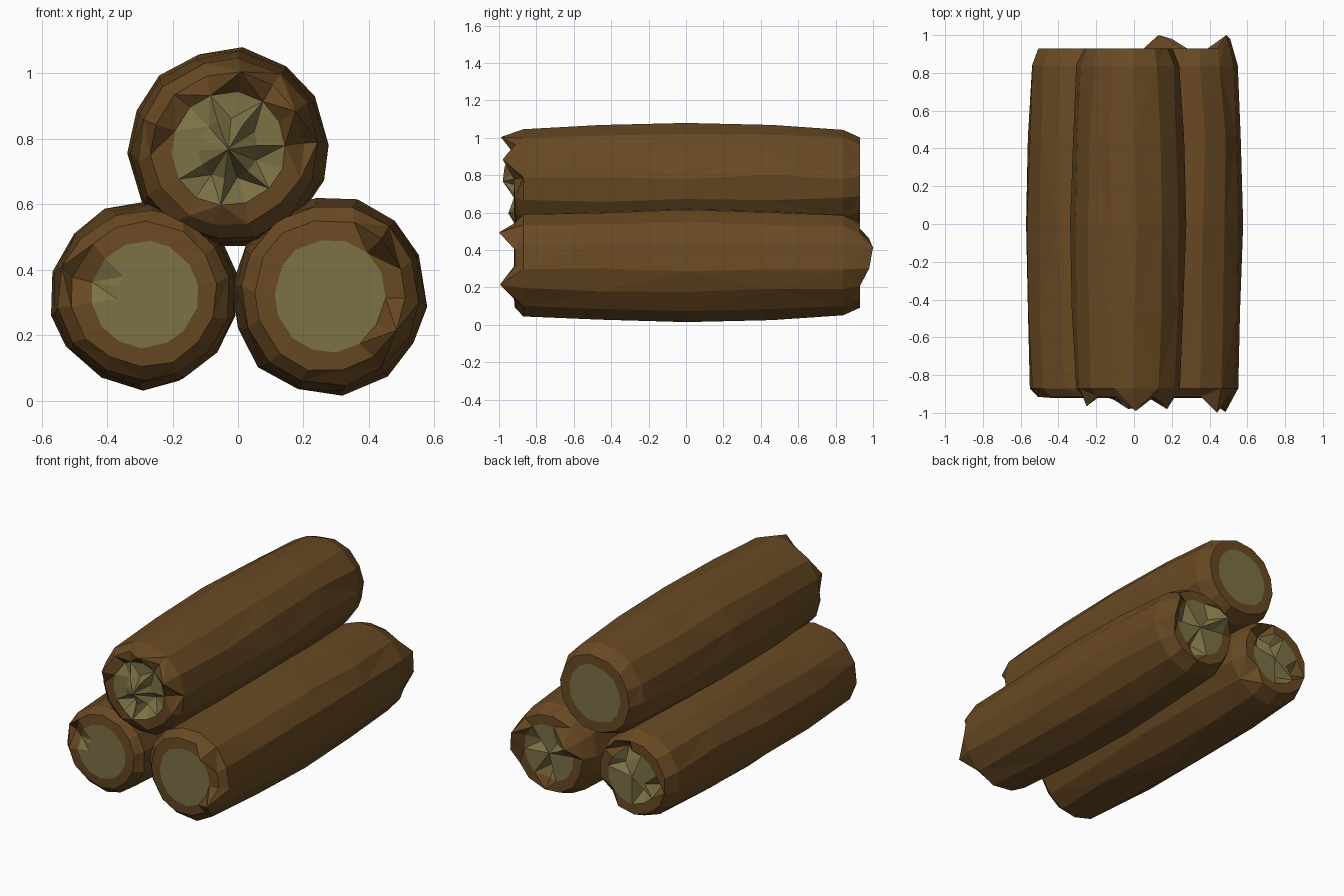
import bpy, bmesh, random
from math import cos, sin, radians, pi

if "Cube" in bpy.data.objects:
    bpy.data.objects.remove(bpy.data.objects["Cube"])

random.seed(4)
SIDES = 14


def material(name, rgb):
    m = bpy.data.materials.new(name)
    m.diffuse_color = (*rgb, 1)
    m.use_nodes = True
    m.node_tree.nodes["Principled BSDF"].inputs["Base Color"].default_value = m.diffuse_color
    return m


bark = material("bark", (0.14, 0.067, 0.017))
wood = material("cut_wood", (0.20, 0.165, 0.06))

# Lengthwise profile: (y, fraction of the log radius)
PROFILE = [(-0.92, 0.30), (-0.92, 0.57), (-0.915, 0.77), (-0.87, 0.91),
           (-0.46, 0.965), (0.0, 1.0), (0.46, 0.965), (0.84, 0.90),
           (0.93, 0.77), (0.93, 0.57), (0.93, 0.30)]
RING = {("front", "inner"): 0, ("front", "edge"): 1, ("front", "rim"): 2,
        ("back", "rim"): 8, ("back", "edge"): 9, ("back", "inner"): 10}


def make_log(name, cx, cz, radius, turn, chips):
    """chips: (end, ring, angle in degrees, outward push) for broken ends"""
    bm = bmesh.new()
    rings = []
    wobble = [random.uniform(0.975, 1.015) for _ in range(SIDES)]
    for i, (y, f) in enumerate(PROFILE):
        ring = []
        for k in range(SIDES):
            a = radians(turn) + 2 * pi * k / SIDES + random.uniform(-0.05, 0.05)
            r = radius * f * wobble[k] * random.uniform(0.985, 1.015)
            ring.append(bm.verts.new((cx + r * cos(a), y, cz + r * sin(a))))
        rings.append(ring)
    centres = [bm.verts.new((cx, y, cz)) for y in (-0.92, 0.93)]

    # Splinters and dents on the cut ends
    for end, ring, angle, push in chips:
        out = -1 if end == "front" else 1
        if ring == "centre":
            centres[end == "back"].co.y += out * push
        else:
            k = round((angle - turn) / 360 * SIDES) % SIDES
            rings[RING[end, ring]][k].co.y += out * push

    # Bark skin, bark rim and wood faces as triangles
    for i in range(len(rings) - 1):
        mat = 1 if i in (0, len(rings) - 2) else 0
        for k in range(SIDES):
            n = (k + 1) % SIDES
            a, b, c, d = rings[i][k], rings[i][n], rings[i + 1][n], rings[i + 1][k]
            tris = ((a, b, c), (a, c, d)) if (i + k) % 2 else ((a, b, d), (b, c, d))
            for t in tris:
                bm.faces.new(t).material_index = mat
    for centre, ring in zip(centres, (rings[0], rings[-1])):
        for k in range(SIDES):
            bm.faces.new((centre, ring[k], ring[(k + 1) % SIDES])).material_index = 1
    bmesh.ops.recalc_face_normals(bm, faces=bm.faces)

    mesh = bpy.data.meshes.new(name)
    bm.to_mesh(mesh)
    bm.free()
    mesh.materials.append(bark)
    mesh.materials.append(wood)
    obj = bpy.data.objects.new(name, mesh)
    bpy.context.collection.objects.link(obj)
    return obj


# Lower left log: notch in the front, hollowed back
make_log("left_log", -0.283, 0.325, 0.292, 10, [
    ("front", "rim", 165, -0.07), ("front", "edge", 165, -0.04),
    ("back", "edge", 60, -0.08), ("back", "inner", 90, -0.10),
    ("back", "inner", 40, -0.09), ("back", "edge", 200, -0.07),
    ("back", "inner", 230, -0.08), ("back", "rim", 320, -0.05)])

# Lower right log: splintered rim at the front, broken back
make_log("right_log", 0.28, 0.322, 0.302, -4, [
    ("front", "rim", 35, 0.085), ("front", "rim", -22, 0.08),
    ("back", "rim", 22, 0.07), ("back", "rim", -5, 0.05),
    ("back", "edge", 150, 0.07), ("back", "inner", 150, 0.05),
    ("back", "edge", 125, 0.05), ("back", "inner", 20, -0.07),
    ("back", "inner", 270, -0.08), ("back", "edge", 290, -0.05)])

# Top log: splintered front, clean back
make_log("top_log", -0.03, 0.768, 0.308, 5, [
    ("front", "rim", 37, 0.065), ("front", "rim", 83, 0.075),
    ("front", "rim", 150, 0.05), ("front", "rim", 10, -0.04),
    ("front", "centre", 0, 0.06), ("front", "inner", 60, 0.05),
    ("front", "inner", 110, 0.04), ("front", "edge", 130, -0.03),
    ("front", "inner", 240, -0.06), ("front", "inner", 290, -0.07),
    ("front", "inner", 340, -0.05), ("front", "edge", 265, 0.03)])
